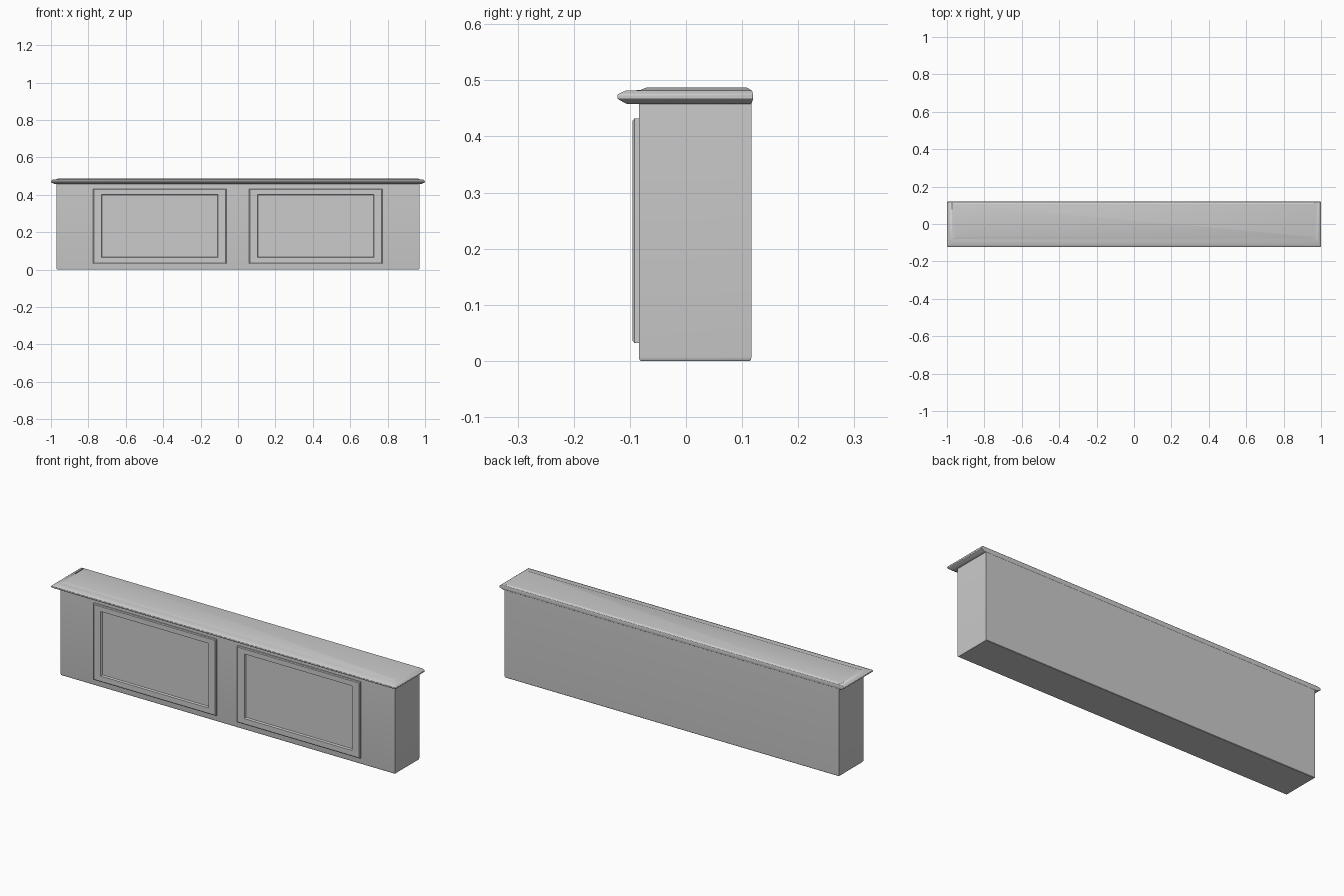
import bpy, bmesh, math

if "Cube" in bpy.data.objects:
    bpy.data.objects.remove(bpy.data.objects["Cube"])


def loft(name, rings, place):
    """Closed solid from stacked rectangles (x0, x1, a0, a1, level)."""
    bm = bmesh.new()
    loops = []
    for x0, x1, a0, a1, lv in rings:
        corners = ((x0, a0), (x1, a0), (x1, a1), (x0, a1))
        loops.append([bm.verts.new(place(x, a, lv)) for x, a in corners])
    for low, high in zip(loops, loops[1:]):
        for i in range(4):
            j = (i + 1) % 4
            bm.faces.new((low[i], low[j], high[j], high[i]))
    bm.faces.new(loops[0][::-1])
    bm.faces.new(loops[-1])
    bmesh.ops.recalc_face_normals(bm, faces=bm.faces)
    mesh = bpy.data.meshes.new(name)
    bm.to_mesh(mesh)
    bm.free()
    obj = bpy.data.objects.new(name, mesh)
    bpy.context.collection.objects.link(obj)
    bpy.ops.object.select_all(action='DESELECT')
    obj.select_set(True)
    bpy.context.view_layer.objects.active = obj
    return obj


def soften(obj, width):
    bev = obj.modifiers.new("soft_edges", 'BEVEL')
    bev.width = width
    bev.segments = 2
    bev.limit_method = 'ANGLE'
    bev.angle_limit = math.radians(25)
    bpy.ops.object.shade_smooth_by_angle(angle=math.radians(35))


def upright(x, y, z):
    return (x, y, z)


def facing(x, z, y):
    return (x, y, z)


# Cabinet box with a small eased bottom edge
body = loft("cabinet_body", [
    (-0.967, 0.967, -0.081, 0.114, 0.0),
    (-0.969, 0.969, -0.083, 0.116, 0.002),
    (-0.970, 0.970, -0.084, 0.1165, 0.007),
    (-0.970, 0.970, -0.084, 0.1165, 0.462)], upright)
bpy.ops.object.shade_smooth_by_angle(angle=math.radians(35))

# Moulded top: nosed front and sides, near-flush back, raised centre
top = loft("moulded_top", [
    (-0.980, 0.980, -0.106, 0.1165, 0.458),
    (-0.999, 0.999, -0.122, 0.1195, 0.467),
    (-0.999, 0.999, -0.122, 0.1195, 0.475),
    (-0.989, 0.989, -0.107, 0.1175, 0.482),
    (-0.972, 0.972, -0.082, 0.1160, 0.4825),
    (-0.960, 0.960, -0.070, 0.1080, 0.4875)], upright)
soften(top, 0.002)

# Two framed panels: raised border, recessed field
for side, cx in (("left", -0.418), ("right", 0.416)):
    def ring(hx, z0, z1, y):
        return (cx - hx, cx + hx, z0, z1, y)

    panel = loft(side + "_panel", [
        ring(0.356, 0.032, 0.432, -0.080),
        ring(0.356, 0.032, 0.432, -0.092),
        ring(0.352, 0.036, 0.428, -0.095),
        ring(0.312, 0.064, 0.402, -0.095),
        ring(0.308, 0.068, 0.398, -0.087)], facing)
    bpy.ops.object.shade_smooth_by_angle(angle=math.radians(35))
